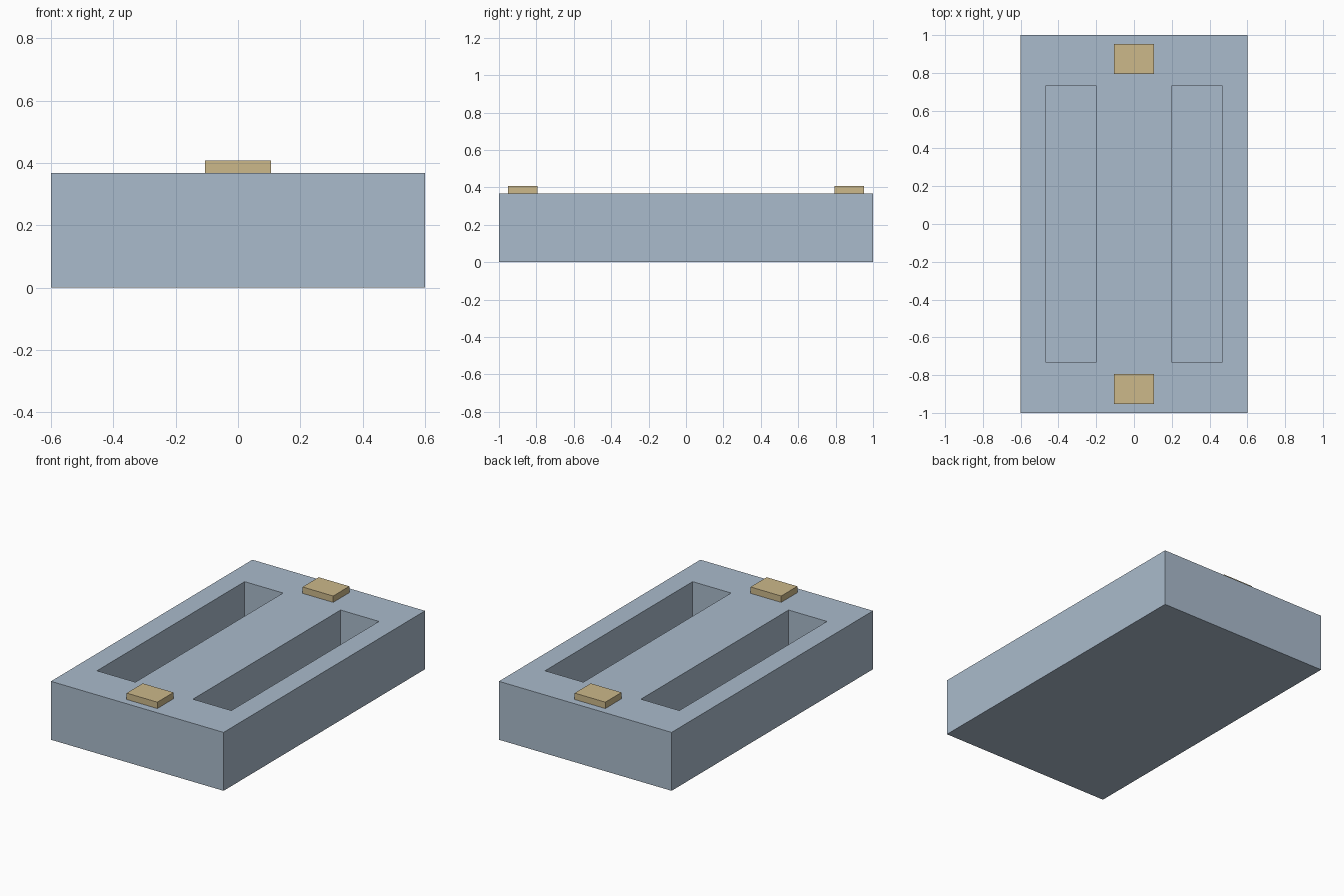
import bpy
import bmesh
from mathutils import Matrix, Vector

default = bpy.data.objects.get("Cube")
if default:
    bpy.data.objects.remove(default, do_unlink=True)

WIDTH, LENGTH, HEIGHT = 1.2, 2.0, 0.367
SLOT_IN, SLOT_OUT, SLOT_END = 0.2, 0.467, 0.733
FLOOR = 0.1


def make_material(name, rgb):
    mat = bpy.data.materials.new(name)
    mat.use_nodes = True
    colour = (*rgb, 1.0)
    mat.diffuse_color = colour
    mat.node_tree.nodes["Principled BSDF"].inputs["Base Color"].default_value = colour
    return mat


def box(bm, centre, size):
    bmesh.ops.create_cube(bm, size=1.0, matrix=Matrix.Translation(centre) @ Matrix.Diagonal((*size, 1.0)))


def finish(bm, name, mat):
    bmesh.ops.recalc_face_normals(bm, faces=bm.faces[:])
    mesh = bpy.data.meshes.new(name)
    bm.to_mesh(mesh)
    bm.free()
    mesh.materials.append(mat)
    obj = bpy.data.objects.new(name, mesh)
    bpy.context.collection.objects.link(obj)
    return obj


blue_grey = make_material("blue grey", (0.402, 0.497, 0.604))
tan = make_material("tan", (0.604, 0.479, 0.254))

# Solid body, scored along the slot outlines
bm = bmesh.new()
box(bm, (0, 0, HEIGHT / 2), (WIDTH, LENGTH, HEIGHT))
cuts = [(Vector((s * x, 0, 0)), Vector((1, 0, 0))) for s in (-1, 1) for x in (SLOT_IN, SLOT_OUT)]
cuts += [(Vector((0, s * SLOT_END, 0)), Vector((0, 1, 0))) for s in (-1, 1)]
for point, normal in cuts:
    bmesh.ops.bisect_plane(bm, geom=bm.verts[:] + bm.edges[:] + bm.faces[:],
                           plane_co=point, plane_no=normal)

# Two blind slots sunk into the top
slots = []
for face in bm.faces:
    c = face.calc_center_median()
    if face.normal.z > 0.9 and SLOT_IN < abs(c.x) < SLOT_OUT and abs(c.y) < SLOT_END:
        slots.append(face)
for face in slots:
    floor = bmesh.ops.extrude_discrete_faces(bm, faces=[face])["faces"][0]
    bmesh.ops.translate(bm, verts=floor.verts[:], vec=(0, 0, FLOOR - HEIGHT))
finish(bm, "slotted_body", blue_grey)

# Raised pads at both ends
for name, side in (("front_pad", -1), ("back_pad", 1)):
    bm = bmesh.new()
    box(bm, (0, side * 0.873, HEIGHT + 0.02), (0.213, 0.16, 0.04))
    finish(bm, name, tan)
